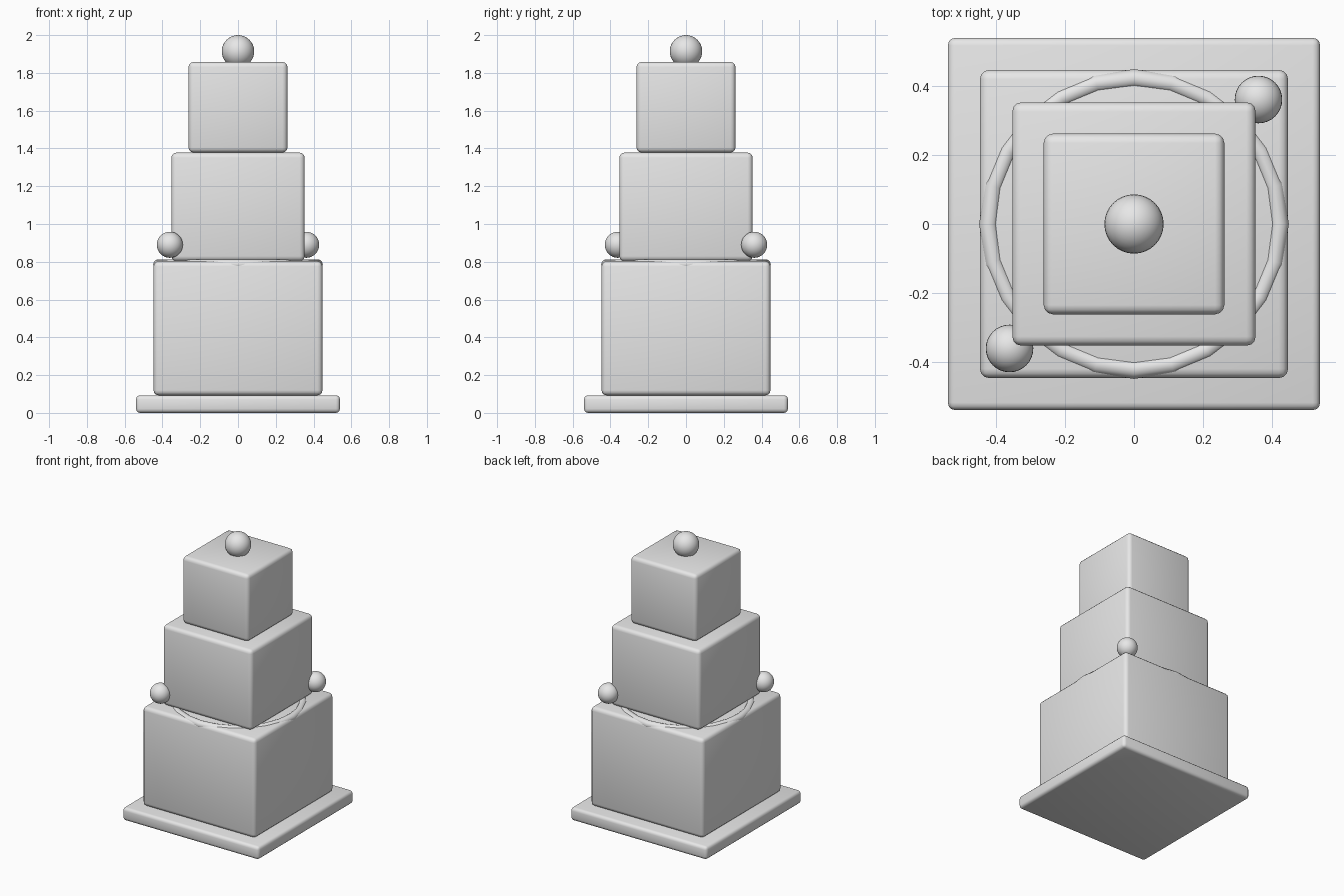
import bpy, math

if "Cube" in bpy.data.objects:
    bpy.data.objects.remove(bpy.data.objects["Cube"])

grey = bpy.data.materials.new("light_grey")
grey.diffuse_color = (0.8, 0.8, 0.8, 1)
grey.use_nodes = True
grey.node_tree.nodes["Principled BSDF"].inputs["Base Color"].default_value = grey.diffuse_color


def finish(name, angle):
    ob = bpy.context.object
    ob.name = name
    ob.data.materials.append(grey)
    bpy.ops.object.shade_smooth_by_angle(angle=math.radians(angle))
    return ob


def rounded_box(name, half, z0, z1, radius):
    bpy.ops.mesh.primitive_cube_add(size=1, location=(0, 0, (z0 + z1) / 2))
    ob = bpy.context.object
    ob.scale = (2 * half, 2 * half, z1 - z0)
    bpy.ops.object.transform_apply(location=False, rotation=False, scale=True)
    bevel = ob.modifiers.new("rounded_edges", 'BEVEL')
    bevel.width = radius
    bevel.segments = 3
    bpy.ops.object.modifier_apply(modifier=bevel.name)
    return finish(name, 40)


def ball(name, loc, radius):
    bpy.ops.mesh.primitive_uv_sphere_add(segments=32, ring_count=16,
                                         radius=radius, location=loc)
    return finish(name, 60)


# Base board and three stacked tiers
rounded_box("base_board", 0.54, 0.0, 0.093, 0.022)
rounded_box("lower_tier", 0.447, 0.093, 0.803, 0.027)
rounded_box("middle_tier", 0.353, 0.803, 1.378, 0.027)
rounded_box("upper_tier", 0.262, 1.378, 1.858, 0.027)

# Ring sunk into the top of the lower tier
bpy.ops.mesh.primitive_torus_add(major_segments=24, minor_segments=12,
                                 major_radius=0.422, minor_radius=0.027,
                                 location=(0, 0, 0.786))
finish("ring", 60)

# Ball on top and two balls on opposite corners
ball("top_ball", (0, 0, 1.914), 0.086)
for side, name in ((-1, "front_left_ball"), (1, "back_right_ball")):
    ball(name, (0.361 * side, 0.361 * side, 0.89), 0.069)
